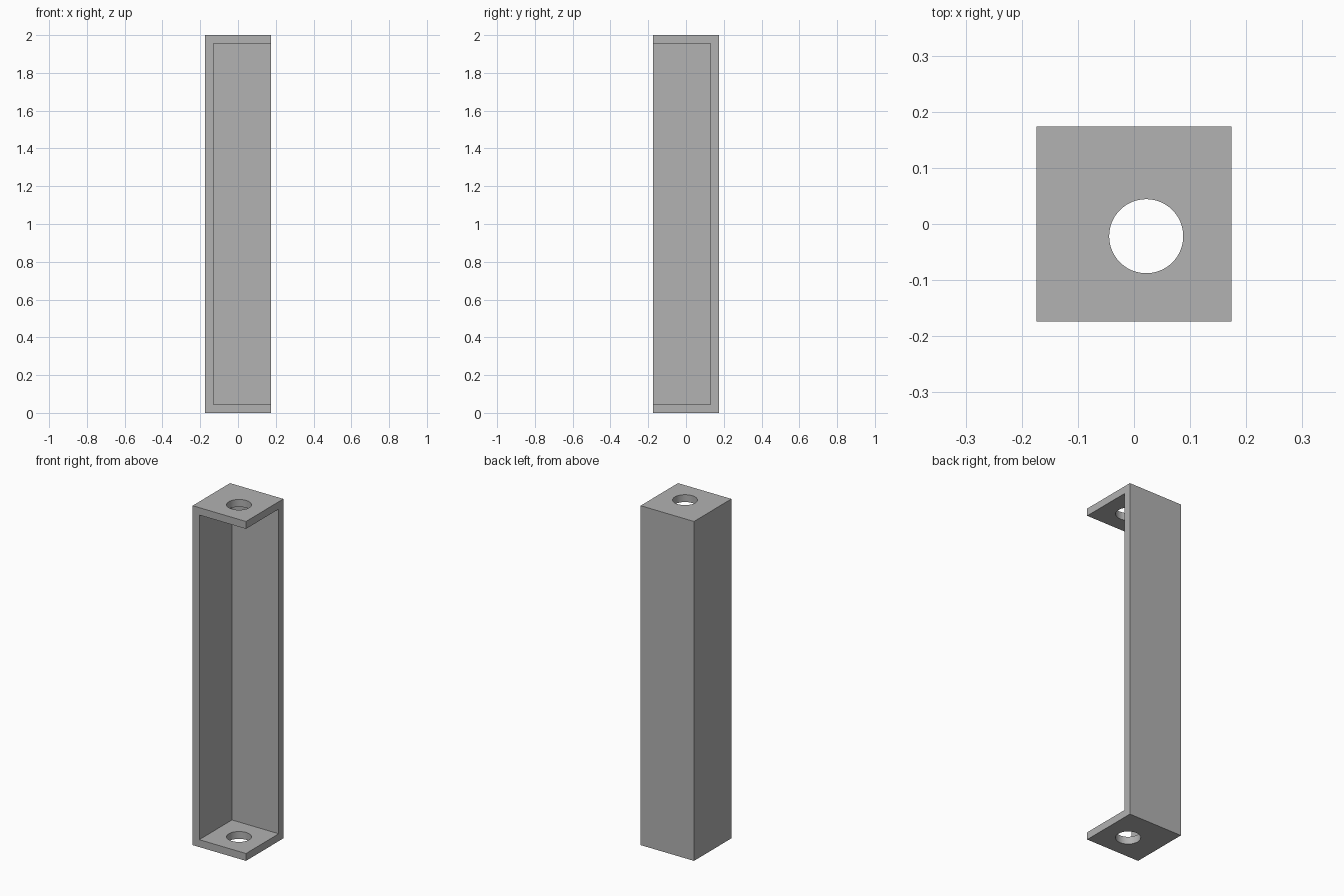
import bpy

cube = bpy.data.objects.get("Cube")
if cube:
    bpy.data.objects.remove(cube, do_unlink=True)

HALF = 0.174        # half the square footprint
HEIGHT = 2.0
WALL = 0.0435       # thickness of walls and end plates
HOLE_RADIUS = 0.066
EXTRA = 0.1         # how far the cutters reach past the open sides

grey = bpy.data.materials.new("plain grey")
grey.use_nodes = True
colour = (0.445, 0.445, 0.445, 1.0)
grey.diffuse_color = colour
grey.node_tree.nodes["Principled BSDF"].inputs["Base Color"].default_value = colour


def box(name, low, high):
    """Axis-aligned box between two corners."""
    centre = [(a + b) / 2 for a, b in zip(low, high)]
    bpy.ops.mesh.primitive_cube_add(size=1, location=centre)
    obj = bpy.context.object
    obj.name = name
    obj.scale = [b - a for a, b in zip(low, high)]
    bpy.ops.object.transform_apply(location=True, rotation=False, scale=True)
    obj.data.materials.append(grey)
    return obj


def cut(target, cutter):
    """Subtract the cutter from the target, then discard it."""
    cutter.hide_render = True
    mod = target.modifiers.new("cut", 'BOOLEAN')
    mod.operation = 'DIFFERENCE'
    mod.solver = 'EXACT'
    mod.object = cutter
    bpy.context.view_layer.objects.active = target
    bpy.ops.object.modifier_apply(modifier=mod.name)
    bpy.data.objects.remove(cutter, do_unlink=True)


# Corner bracket: solid post hollowed out through the front and left sides
bracket = box("corner_bracket", (-HALF, -HALF, 0), (HALF, HALF, HEIGHT))
cut(bracket, box("hollow_cutter",
                 (-HALF + WALL, -HALF - EXTRA, WALL),
                 (HALF + EXTRA, HALF - WALL, HEIGHT - WALL)))

# Round bolt hole through both end plates, centred in the hollow
bpy.ops.mesh.primitive_cylinder_add(
    vertices=64, radius=HOLE_RADIUS, depth=HEIGHT + 2 * EXTRA,
    location=(WALL / 2, -WALL / 2, HEIGHT / 2))
hole_cutter = bpy.context.object
hole_cutter.name = "hole_cutter"
hole_cutter.data.materials.append(grey)
cut(bracket, hole_cutter)

# Smooth hole walls, sharp edges elsewhere
bpy.ops.object.select_all(action='DESELECT')
bracket.select_set(True)
bpy.context.view_layer.objects.active = bracket
bpy.ops.object.shade_smooth_by_angle()
